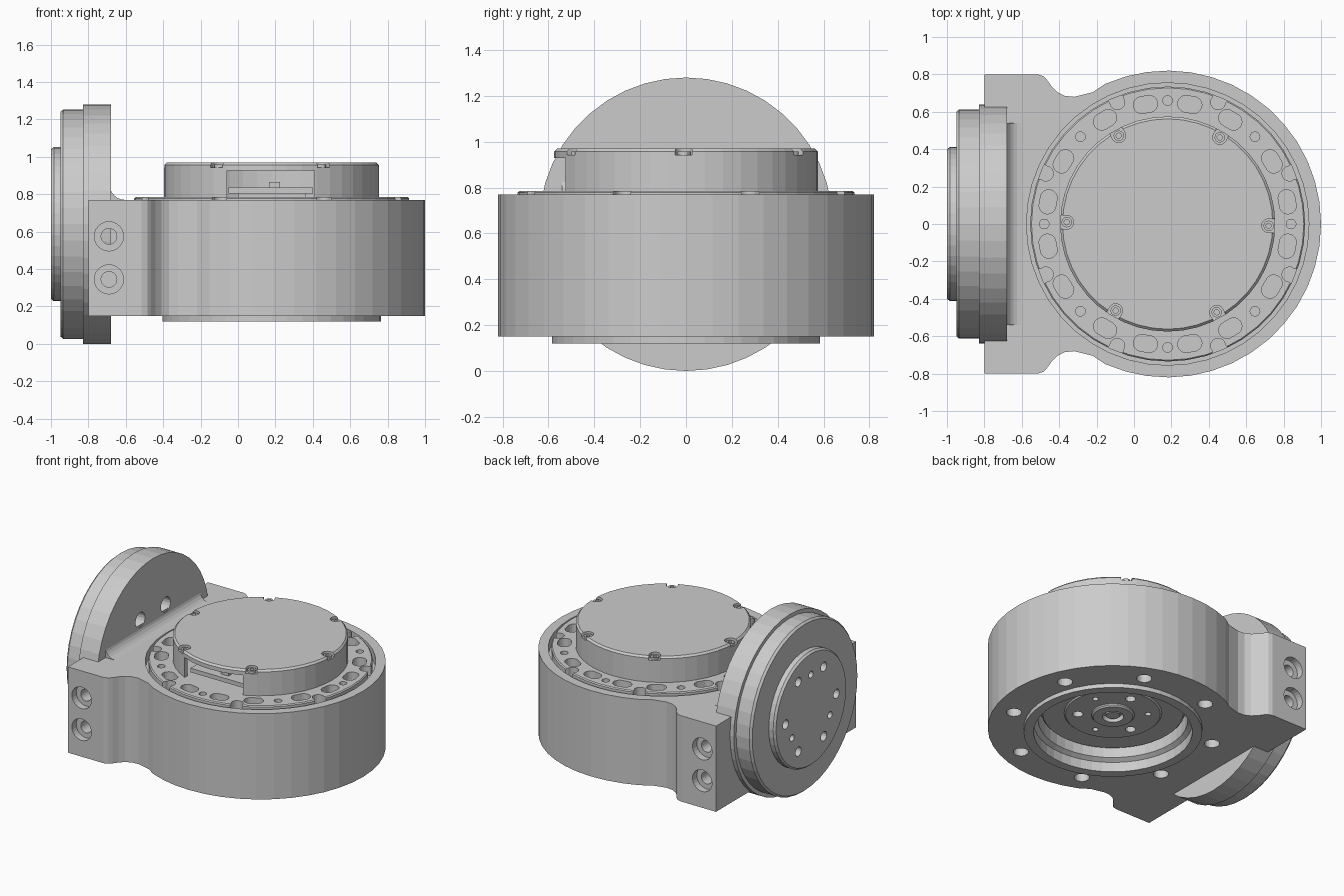
import bpy, bmesh
from math import sin, cos, pi, radians
from mathutils import Matrix, Vector

if "Cube" in bpy.data.objects:
    bpy.data.objects.remove(bpy.data.objects["Cube"])

CX = 0.18            # axis of the main drum
DZ = 0.64            # height of the side disc axis
SEG = 44
T = Matrix.Translation


def polar(r, deg, cx=CX):
    return cx + r * cos(radians(deg)), r * sin(radians(deg))


def lathe(bm, prof, M=Matrix(), n=SEG, closed=False):
    """Revolve (radius, height) points around local z."""
    rings = []
    for r, h in prof:
        if r == 0:
            rings.append([bm.verts.new(M @ Vector((0, 0, h)))])
        else:
            rings.append([bm.verts.new(M @ Vector((r * cos(2 * pi * i / n), r * sin(2 * pi * i / n), h)))
                          for i in range(n)])
    pairs = list(zip(rings, rings[1:]))
    if closed:
        pairs.append((rings[-1], rings[0]))
    for a, b in pairs:
        for i in range(n):
            j = (i + 1) % n
            if len(a) == 1:
                bm.faces.new((a[0], b[i], b[j]))
            elif len(b) == 1:
                bm.faces.new((a[i], a[j], b[0]))
            else:
                bm.faces.new((a[i], a[j], b[j], b[i]))


def cyl(bm, r, h0, h1, M=Matrix(), n=20):
    lathe(bm, [(0, h0), (r, h0), (r, h1), (0, h1)], M, n)


def prism(bm, pts, h0, h1, M=Matrix()):
    lo = [bm.verts.new(M @ Vector((x, y, h0))) for x, y in pts]
    hi = [bm.verts.new(M @ Vector((x, y, h1))) for x, y in pts]
    bm.faces.new(lo)
    bm.faces.new(hi)
    for i in range(len(pts)):
        j = (i + 1) % len(pts)
        bm.faces.new((lo[i], lo[j], hi[j], hi[i]))


def box(bm, x0, x1, y0, y1, z0, z1):
    prism(bm, [(x0, y0), (x1, y0), (x1, y1), (x0, y1)], z0, z1)


def finish(bm, name):
    bmesh.ops.recalc_face_normals(bm, faces=bm.faces)
    me = bpy.data.meshes.new(name)
    bm.to_mesh(me)
    bm.free()
    ob = bpy.data.objects.new(name, me)
    bpy.context.collection.objects.link(ob)
    return ob


def cut(ob, bm):
    cutter = finish(bm, ob.name + "_cutter")
    cutter.hide_render = True
    mod = ob.modifiers.new("cut", 'BOOLEAN')
    mod.operation, mod.solver, mod.object = 'DIFFERENCE', 'EXACT', cutter
    bpy.context.view_layer.objects.active = ob
    bpy.ops.object.modifier_apply(modifier=mod.name)
    bpy.data.objects.remove(cutter)


drum = T((CX, 0, 0))

# main housing: drum outline blending into the mounting block
neck = [(-0.22, 0.705), (-0.32, 0.68), (-0.37, 0.685), (-0.41, 0.705), (-0.44, 0.735),
        (-0.465, 0.77), (-0.485, 0.79), (-0.515, 0.80), (-0.80, 0.80)]
outline = [polar(0.82, a * 114 / 14) for a in range(-14, 15)] + neck
outline += [(x, -y) for x, y in reversed(neck)]
bm = bmesh.new()
prism(bm, outline, 0.15, 0.77)
housing = finish(bm, "housing")
bm = bmesh.new()
lathe(bm, [(0, 0.7), (0.755, 0.7), (0.755, 0.9), (0, 0.9)], drum)           # top seat
lathe(bm, [(0, 0), (0.52, 0), (0.52, 0.19), (0.49, 0.21), (0.49, 0.32), (0, 0.32)], drum)
for k in range(8):                                                        # bottom bolt holes
    x, y = polar(0.68, 22.5 + 45 * k)
    cyl(bm, 0.05, 0.1, 0.4, T((x, y, 0)))
for s in (-1, 1):                                                         # side counterbores
    for z in (0.345, 0.575):
        M = T((-0.69, s * 0.8, z)) @ Matrix.Rotation(s * pi / 2, 4, 'X')
        lathe(bm, [(0, -0.1), (0.078, -0.1), (0.078, 0.05), (0.042, 0.05), (0.042, 0.2), (0, 0.2)], M, 24)
cut(housing, bm)

# drilled flange ring on top of the drum
bm = bmesh.new()
lathe(bm, [(0, 0.69), (0.735, 0.69), (0.735, 0.778), (0.728, 0.785), (0, 0.785)], drum)
flange = finish(bm, "top_flange")
bm = bmesh.new()
slot = [(0.045 * cos(t) , (0.02 if sin(t) > 0 else -0.02) + 0.045 * sin(t))
        for t in [pi * (i + 0.5) / 10 for i in range(20)]]
for k in range(4):
    for a in (-31, -10.5, 10.5, 31):
        ang = 90 * k + a
        x, y = polar(0.65, ang)
        prism(bm, slot, 0.715, 0.9, T((x, y, 0)) @ Matrix.Rotation(radians(ang), 4, 'Z'))
for k in range(8):
    x, y = polar(0.66, 45 * k)
    cyl(bm, 0.026, 0.72, 0.9, T((x, y, 0)), 14)
    ang = 22.5 + 45 * k
    x, y = polar(0.705, ang)
    notch = [(0.06, -0.05), (0.06, 0.05), (0.01, 0.038)]
    notch += [(0.04 * cos(t), 0.04 * sin(t)) for t in [radians(100 + 20 * i) for i in range(9)]]
    notch += [(0.01, -0.038)]
    prism(bm, notch, 0.72, 0.9, T((x, y, 0)) @ Matrix.Rotation(radians(ang), 4, 'Z'))
cut(flange, bm)

# hollow cap with a front window and screw notches
bm = bmesh.new()
lathe(bm, [(0, 0.97), (0.562, 0.97), (0.575, 0.957), (0.575, 0.77), (0.545, 0.77), (0.545, 0.93), (0, 0.93)], drum)
cap = finish(bm, "cap")
bm = bmesh.new()
box(bm, -0.06, 0.41, -0.7, -0.4, 0.75, 0.928)
for k in range(6):
    ang = 60 * k - 1
    x, y = polar(0.54, ang)
    tab = [(0.06, -0.037), (0.06, 0.037)]
    tab += [(0.037 * cos(t), 0.037 * sin(t)) for t in [radians(90 + 18 * i) for i in range(11)]]
    prism(bm, tab, 0.942, 1.0, T((x, y, 0)) @ Matrix.Rotation(radians(ang), 4, 'Z'))
cut(cap, bm)

# cap screws
bm = bmesh.new()
for k in range(6):
    x, y = polar(0.54, 60 * k - 1)
    lathe(bm, [(0, 0.945), (0.014, 0.945), (0.014, 0.958), (0.028, 0.958), (0.028, 0.938), (0, 0.938)],
          T((x, y, 0)), 12)
finish(bm, "cap_screws")

# circuit board and connector behind the window
bm = bmesh.new()
box(bm, -0.05, 0.40, -0.47, 0.1, 0.805, 0.835)
box(bm, 0.0, 0.36, -0.42, 0.05, 0.78, 0.81)
box(bm, 0.165, 0.225, -0.43, -0.39, 0.83, 0.865)
finish(bm, "board")

# protruding ring under the drum
bm = bmesh.new()
lathe(bm, [(0.585, 0.17), (0.585, 0.12), (0.52, 0.12), (0.52, 0.17)], drum, closed=True)
finish(bm, "bottom_ring")

# recessed rotor under the drum
bm = bmesh.new()
lathe(bm, [(0, 0.27), (0.07, 0.27), (0.07, 0.235), (0.13, 0.235), (0.14, 0.245), (0.14, 0.255), (0.31, 0.255),
           (0.32, 0.265), (0.46, 0.265), (0.47, 0.275), (0.47, 0.34), (0, 0.34)], drum)
rotor = finish(bm, "rotor")
bm = bmesh.new()
for k in range(6):
    x, y = polar(0.23, 60 * k + 20)
    cyl(bm, 0.034 if k % 2 else 0.02, 0.2, 0.31, T((x, y, 0)), 14)
cut(rotor, bm)
bm = bmesh.new()
cyl(bm, 0.045, 0.245, 0.3, drum)
finish(bm, "rotor_shaft")

# upright side disc
side = T((0, 0, DZ)) @ Matrix.Rotation(pi / 2, 4, 'Y')
bm = bmesh.new()
lathe(bm, [(0, -1), (0.40, -1), (0.412, -0.985), (0.412, -0.95), (0.60, -0.95), (0.613, -0.935), (0.613, -0.83),
           (0.64, -0.83), (0.64, -0.68), (0, -0.68)], side)
disc = finish(bm, "side_disc")
bm = bmesh.new()
for k in range(6):
    y, z = polar(0.29, 60 * k, 0)
    cyl(bm, 0.033, -1.1, -0.9, T((0, y, z)) @ side, 16)
for a in (90, 210, 330):
    y, z = polar(0.25, a, 0)
    cyl(bm, 0.024, -1.1, -0.93, T((0, y, z)) @ side, 12)
for s in (-1, 1):
    cyl(bm, 0.055, -0.78, -0.6, T((0, s * 0.145, 0.25)) @ side, 18)
cut(disc, bm)

# fillet joining the disc to the housing
bm = bmesh.new()
arc = [(-0.605 - 0.08 * sin(t), 0.85 - 0.08 * cos(t)) for t in [pi / 2 * i / 6 for i in range(7)]]
prism(bm, [(-0.69, 0.76), (-0.605, 0.76)] + arc + [(-0.69, 0.85)], -0.54, 0.54, Matrix.Rotation(pi / 2, 4, 'X'))
finish(bm, "disc_fillet")
